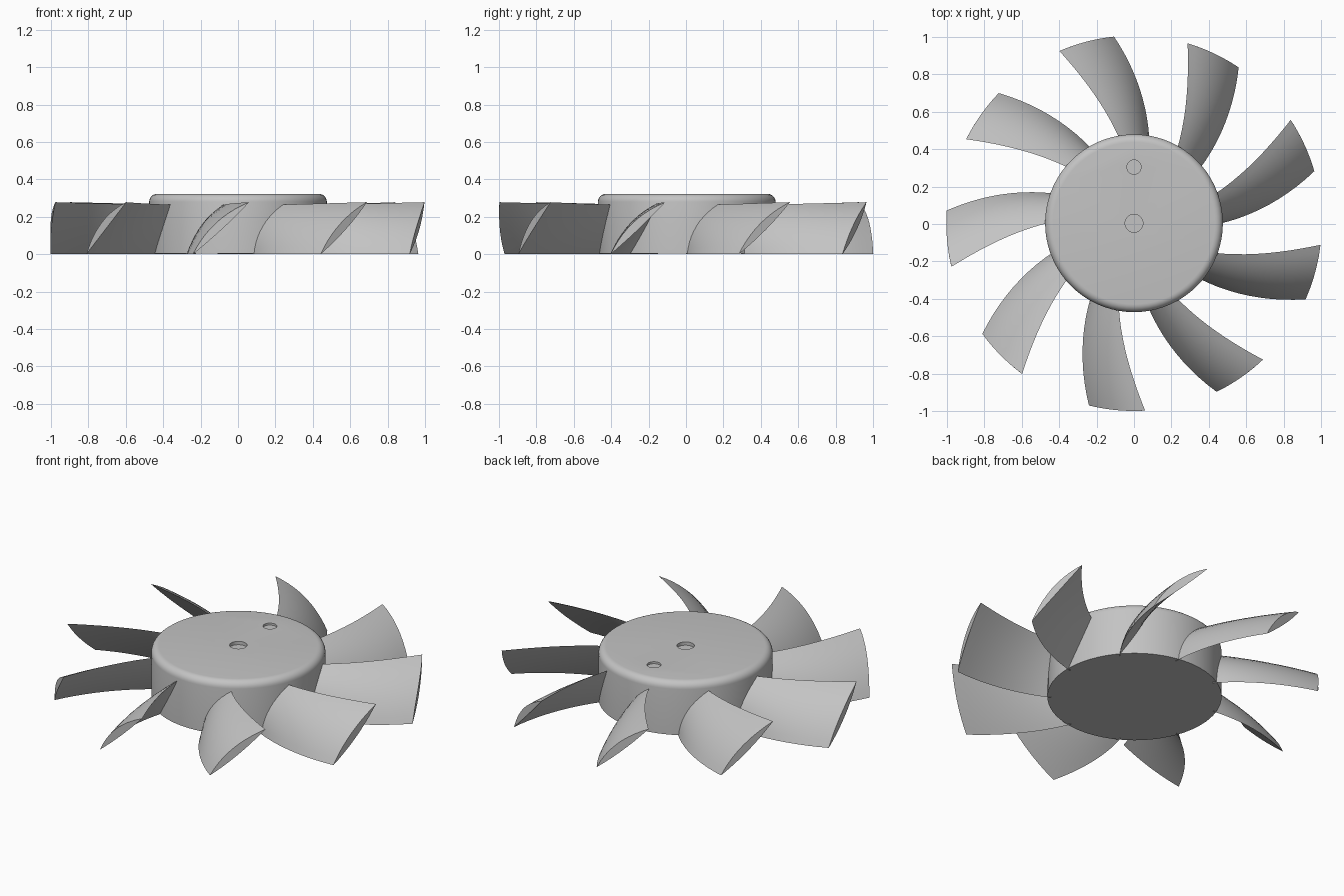
import bpy, bmesh, math
from math import radians, sin, cos, pi

cube = bpy.data.objects.get("Cube")
if cube:
    bpy.data.objects.remove(cube, do_unlink=True)

BLADES = 9
CENTRE_Y = 0.004
HUB_R, HUB_BOTTOM, HUB_TOP = 0.475, 0.004, 0.322
ROOT_R, TIP_R = 0.455, 1.003

grey = bpy.data.materials.new("plain grey")
grey.use_nodes = True
COLOUR = (0.55, 0.55, 0.55, 1)
grey.diffuse_color = COLOUR
grey.node_tree.nodes["Principled BSDF"].inputs["Base Color"].default_value = COLOUR


def smooth(obj, angle):
    bpy.ops.object.select_all(action='DESELECT')
    obj.select_set(True)
    bpy.context.view_layer.objects.active = obj
    bpy.ops.object.shade_smooth_by_angle(angle=radians(angle))


def cylinder(name, radius, z0, z1, y, sides):
    bpy.ops.mesh.primitive_cylinder_add(vertices=sides, radius=radius, depth=z1 - z0,
                                        location=(0, y, (z0 + z1) / 2))
    obj = bpy.context.object
    obj.name = name
    return obj


# Hub: a drum with a rounded upper rim
hub = cylinder("hub", HUB_R, HUB_BOTTOM, HUB_TOP, CENTRE_Y, 72)
hub.data.materials.append(grey)
bm = bmesh.new()
bm.from_mesh(hub.data)
rim = [e for e in bm.edges if all(v.co.z > 0 for v in e.verts)]
bmesh.ops.bevel(bm, geom=rim, offset=0.042, segments=6, profile=0.5, affect='EDGES')
bm.to_mesh(hub.data)
bm.free()

# Shaft recess in the centre and a small balancing dimple behind it
for name, radius, depth, y in (("shaft_recess", 0.048, 0.02, 0.0),
                               ("balance_dimple", 0.038, 0.012, 0.3)):
    cutter = cylinder(name, radius, HUB_TOP - depth, HUB_TOP + 0.1, CENTRE_Y + y, 32)
    cutter.hide_render = True
    cut = hub.modifiers.new(name, 'BOOLEAN')
    cut.operation = 'DIFFERENCE'
    cut.solver = 'EXACT'
    cut.object = cutter
    bpy.context.view_layer.objects.active = hub
    bpy.ops.object.modifier_apply(modifier=name)
    bpy.data.objects.remove(cutter, do_unlink=True)
smooth(hub, 30)


def blade_section(u, n=10):
    """Closed lens section at fraction u of the blade span."""
    r = ROOT_R + (TIP_R - ROOT_R) * u
    low = -120.4 + 16.5 * u                          # lower edge angle
    high = -100.3 + 13.7 * u + 3.2 * u * (1 - u)     # upper edge angle
    top = 0.264 + 0.014 * u
    run = r * radians(high - low)
    length = math.hypot(run, top)
    outline = [(i / n, 0.038) for i in range(n + 1)]             # convex upper side
    outline += [(i / n, -0.008) for i in range(n - 1, 0, -1)]    # flatter underside
    points = []
    for s, bulge in outline:
        d = bulge * 4 * s * (1 - s)
        a = radians(low) + (run * s - d * top / length) / r
        points.append((r * cos(a), r * sin(a), max(0, top * s + d * run / length)))
    return points


# One swept, pitched blade
mesh = bpy.data.meshes.new("blade")
bm = bmesh.new()
SPAN = 10
rings = [[bm.verts.new(p) for p in blade_section(i / SPAN)] for i in range(SPAN + 1)]
for a, b in zip(rings, rings[1:]):
    for i in range(len(a)):
        j = (i + 1) % len(a)
        bm.faces.new((a[i], a[j], b[j], b[i]))
bm.faces.new(rings[0])
bm.faces.new(rings[-1])
bmesh.ops.recalc_face_normals(bm, faces=bm.faces)
bm.to_mesh(mesh)
bm.free()
mesh.materials.append(grey)

# Repeat the blade around the hub
for k in range(BLADES):
    blade = bpy.data.objects.new(f"blade_{k + 1}", mesh)
    blade.location.y = CENTRE_Y
    blade.rotation_euler.z = 2 * pi * k / BLADES
    bpy.context.collection.objects.link(blade)
    if k == 0:
        smooth(blade, 35)
